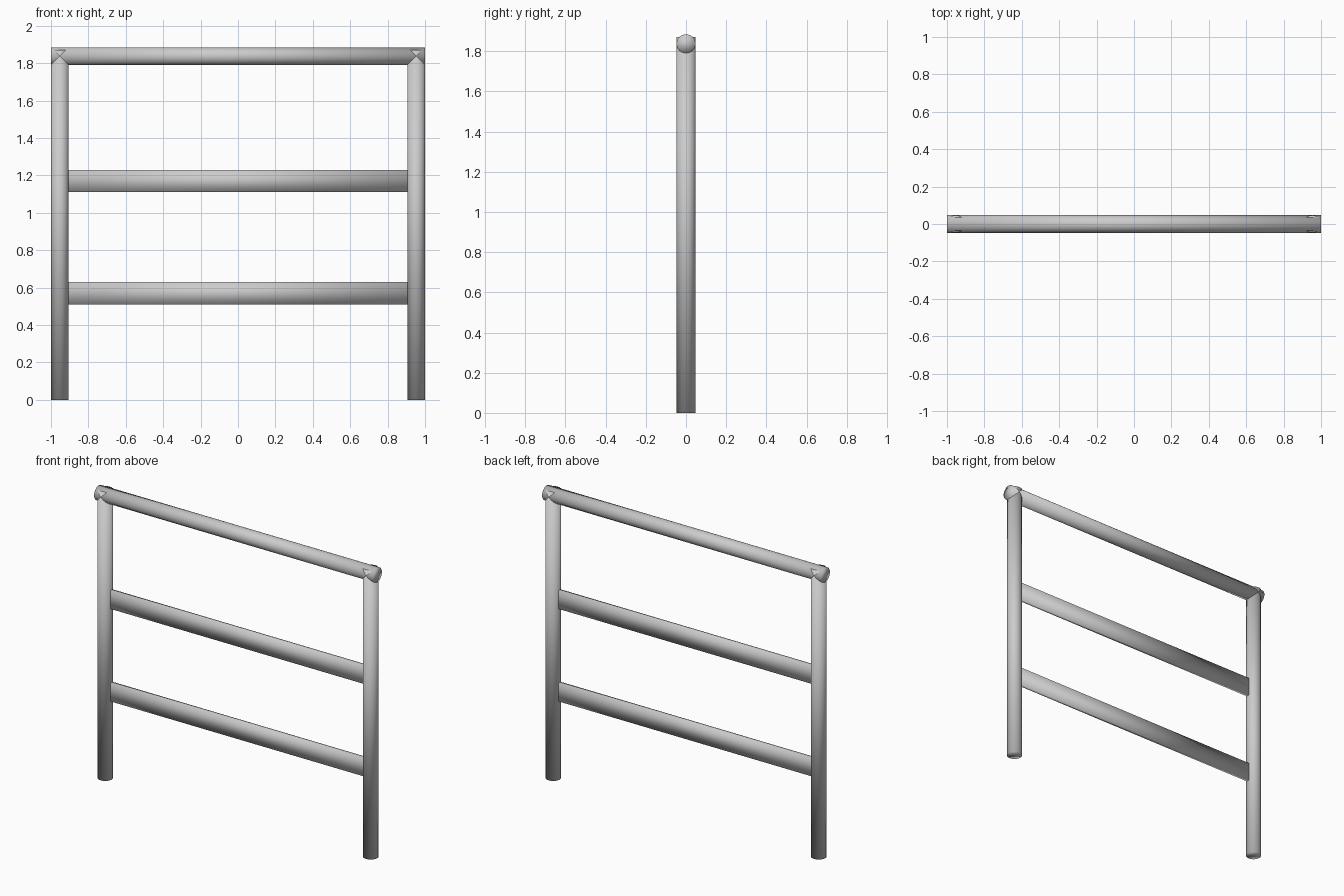
import bpy
from math import pi

if "Cube" in bpy.data.objects:
    bpy.data.objects.remove(bpy.data.objects["Cube"])

R = 0.047            # tube radius
POST_X = 0.953       # post centre offset
POST_TOP = 1.87
RAIL_Z = 1.837


def smooth(obj, name):
    obj.name = name
    for p in obj.data.polygons:
        p.use_smooth = True
    return obj


def tube(name, length, location, rotation=(0, 0, 0)):
    bpy.ops.mesh.primitive_cylinder_add(vertices=32, radius=R, depth=length,
                                        location=location, rotation=rotation)
    return smooth(bpy.context.object, name)


def slat(name, z):
    bpy.ops.mesh.primitive_cube_add(size=1, location=(0, 0, z))
    obj = bpy.context.object
    obj.scale = (2 * (POST_X - R) + 0.004, 0.02, 0.12)
    bpy.ops.object.transform_apply(location=False, rotation=False, scale=True)
    return smooth(obj, name)


# Upright posts
for side, label in ((-1, "left"), (1, "right")):
    tube(label + "_post", POST_TOP, (side * POST_X, 0, POST_TOP / 2))

# Top rail, running through both posts
tube("top_rail", 2.0, (0, 0, RAIL_Z), (0, pi / 2, 0))

# Thin cross slats with soft shading
slat("lower_slat", 0.57)
slat("upper_slat", 1.17)
